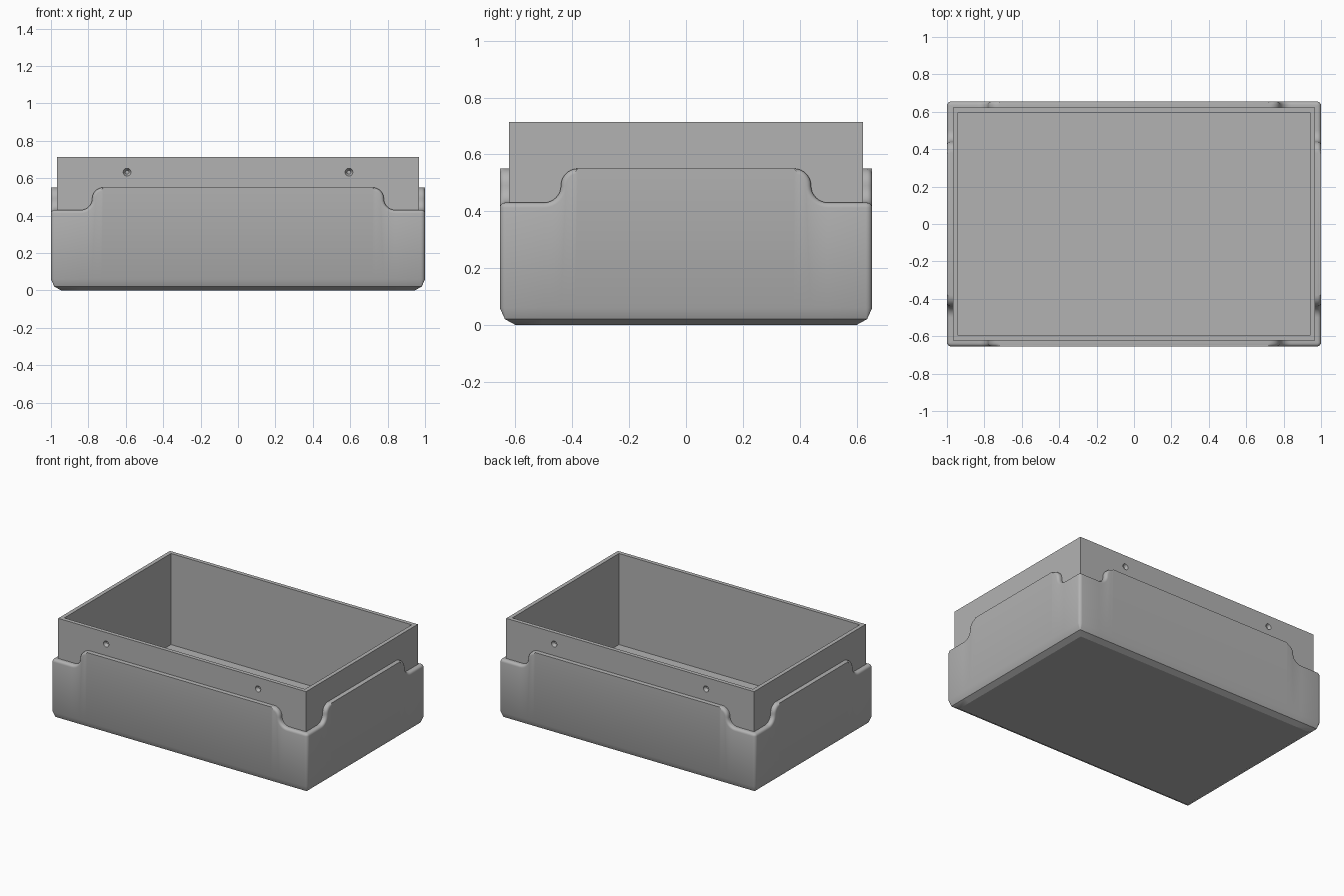
import bpy, bmesh, math
from mathutils import Matrix, Vector

cube = bpy.data.objects.get("Cube")
if cube:
    bpy.data.objects.remove(cube, do_unlink=True)

HX, HY = 1.0, 0.655          # half size of the sleeve
WALL = 0.032                 # sleeve thickness
LOW, HIGH = 0.43, 0.55       # sleeve rim heights
R = (HIGH - LOW) / 2         # radius of the rim curves
CORNER, FILLET, SEG = 0.022, 0.018, 8

grey = bpy.data.materials.new("mid grey")
grey.use_nodes = True
grey.diffuse_color = (0.45, 0.45, 0.45, 1)
grey.node_tree.nodes["Principled BSDF"].inputs["Base Color"].default_value = grey.diffuse_color


def add_object(name, bm):
    bmesh.ops.remove_doubles(bm, verts=bm.verts, dist=0.0002)
    bmesh.ops.recalc_face_normals(bm, faces=bm.faces)
    mesh = bpy.data.meshes.new(name)
    bm.to_mesh(mesh)
    bm.free()
    mesh.materials.append(grey)
    obj = bpy.data.objects.new(name, mesh)
    bpy.context.collection.objects.link(obj)
    return obj


def loft(bm, rings):
    loops = [[bm.verts.new(p) for p in ring] for ring in rings]
    for a, b in zip(loops, loops[1:]):
        for i in range(len(a)):
            j = (i + 1) % len(a)
            bm.faces.new((a[i], a[j], b[j], b[i]))
    return loops


def half_rim(centre, drop):
    """Rim of half a wall, from the high middle to the low corner, lowered by drop."""
    mid = (HIGH + LOW) / 2
    pts = [(centre - R, HIGH)]
    for i in range(1, SEG + 1):
        a = math.pi / 2 * i / SEG
        pts.append((centre - R + (R - drop) * math.sin(a), mid + (R - drop) * math.cos(a)))
    for i in range(1, SEG + 1):
        a = math.pi / 2 * i / SEG
        pts.append((centre + R - (R + drop) * math.cos(a), mid - (R + drop) * math.sin(a)))
    return pts


def sleeve_ring(inset, drop=0.0, flat_z=None):
    """Closed loop round the sleeve, following the rim unless flat_z is given."""
    front, side = half_rim(0.78, drop), half_rim(0.44, drop)
    radius = max(CORNER - inset, 0)
    cx, cy = HX - inset - radius, HY - inset - radius
    quarter = [Vector((HX - inset, u, z)) for u, z in side]
    for i in range(5):
        a = math.pi / 2 * i / 4
        quarter.append(Vector((cx + radius * math.cos(a), cy + radius * math.sin(a), LOW - drop)))
    quarter += [Vector((u, HY - inset, z)) for u, z in reversed(front)]
    ring = []
    for sx, sy in ((1, 1), (-1, 1), (-1, -1), (1, -1)):
        part = [Vector((p.x * sx, p.y * sy, p.z)) for p in quarter]
        ring += part if sx * sy > 0 else part[::-1]
    if flat_z is not None:
        for p in ring:
            p.z = flat_z
    return ring


# Outer sleeve: chamfered base, plain walls, rounded scalloped rim
bm = bmesh.new()
rings = [sleeve_ring(t, 0, z) for t, z in ((0.055, 0), (0.018, 0.02), (0, 0.06))]
for i in range(5):
    a = math.pi / 2 * i / 4
    rings.append(sleeve_ring(FILLET * (1 - math.cos(a)), FILLET * (1 - math.sin(a))))
rings.append(sleeve_ring(WALL + 0.001))
loops = loft(bm, rings)
bm.faces.new(loops[0])
sleeve = add_object("outer_sleeve", bm)

# Inner box: straight open tray standing above the sleeve
def box_ring(inset, z):
    x, y = HX - WALL - inset, HY - WALL - inset
    return [(x, y, z), (-x, y, z), (-x, -y, z), (x, -y, z)]

bm = bmesh.new()
loops = loft(bm, [box_ring(0, 0.03), box_ring(0, 0.713), box_ring(0.028, 0.713), box_ring(0.028, 0.07)])
bm.faces.new(loops[0])
bm.faces.new(loops[-1])
liner = add_object("inner_box", bm)

# Countersunk screw holes in the long walls
bm = bmesh.new()
for sx in (-1, 1):
    for sy in (-1, 1):
        place = Matrix.Translation((0.593 * sx, (HY - WALL) * sy, 0.632)) @ Matrix.Rotation(sy * math.pi / 2, 4, "X")
        bmesh.ops.create_cone(bm, cap_ends=True, segments=24, radius1=0.032, radius2=0.010,
                              depth=0.044, matrix=place)
cutter = add_object("screw_hole_cutter", bm)
cutter.hide_render = True
cutter.hide_viewport = True
cut = liner.modifiers.new("screw holes", "BOOLEAN")
cut.object = cutter
cut.solver = "EXACT"

# Smooth the curves, keep the chamfers crisp
for obj in (sleeve, liner):
    bpy.ops.object.select_all(action="DESELECT")
    obj.select_set(True)
    bpy.context.view_layer.objects.active = obj
    bpy.ops.object.shade_smooth_by_angle(angle=math.radians(25))
